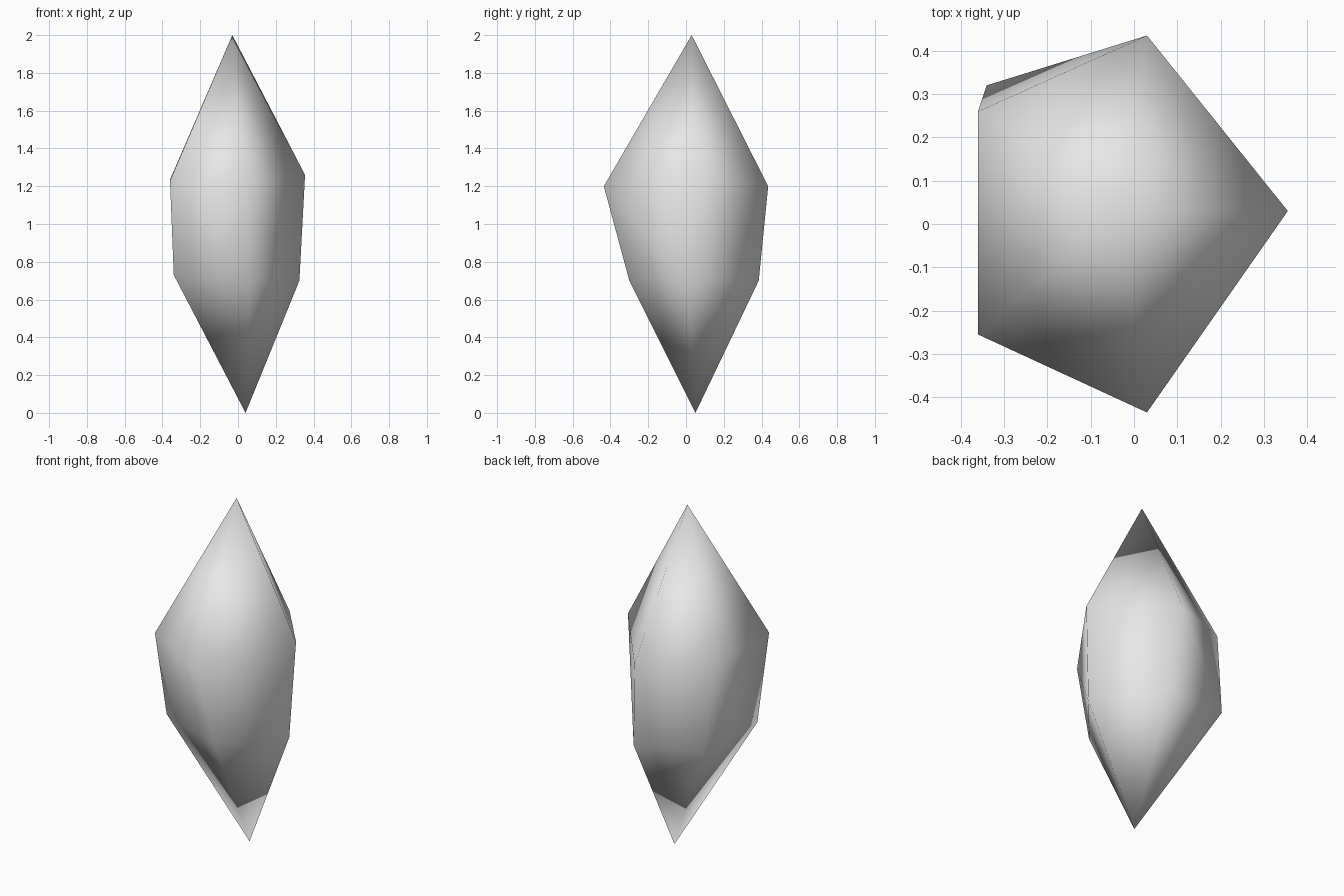
import bpy
import bmesh

cube = bpy.data.objects.get("Cube")
if cube:
    bpy.data.objects.remove(cube, do_unlink=True)

# One plain stone colour
stone = bpy.data.materials.new("light_grey_stone")
stone.use_nodes = True
grey = (0.8, 0.8, 0.8, 1)
stone.diffuse_color = grey
stone.node_tree.nodes["Principled BSDF"].inputs["Base Color"].default_value = grey

# Irregular five-sided rings, counter-clockwise from the left corner
upper_ring = [(0.355, 0.03, 1.26), (0.03, 0.435, 1.2), (-0.36, 0.26, 1.235),
              (-0.36, -0.255, 1.23), (0.03, -0.435, 1.2)]
lower_ring = [(0.325, 0.01, 0.7), (0.07, 0.385, 0.7), (-0.34, 0.32, 0.735),
              (-0.34, -0.175, 0.73), (0.06, -0.3, 0.7)]

bm = bmesh.new()
top = bm.verts.new((-0.03, 0.03, 2))
bottom = bm.verts.new((0.04, 0.05, 0))
upper = [bm.verts.new(p) for p in upper_ring]
lower = [bm.verts.new(p) for p in lower_ring]

# Pointed cap, side panel and pointed base for each side
for i in range(5):
    j = (i + 1) % 5
    bm.faces.new((top, upper[i], upper[j]))
    bm.faces.new((upper[i], lower[i], lower[j], upper[j]))
    bm.faces.new((bottom, lower[j], lower[i]))
for face in bm.faces:
    face.smooth = True
bmesh.ops.recalc_face_normals(bm, faces=bm.faces)

mesh = bpy.data.meshes.new("crystal")
bm.to_mesh(mesh)
bm.free()
mesh.materials.append(stone)
crystal = bpy.data.objects.new("crystal", mesh)
bpy.context.collection.objects.link(crystal)
